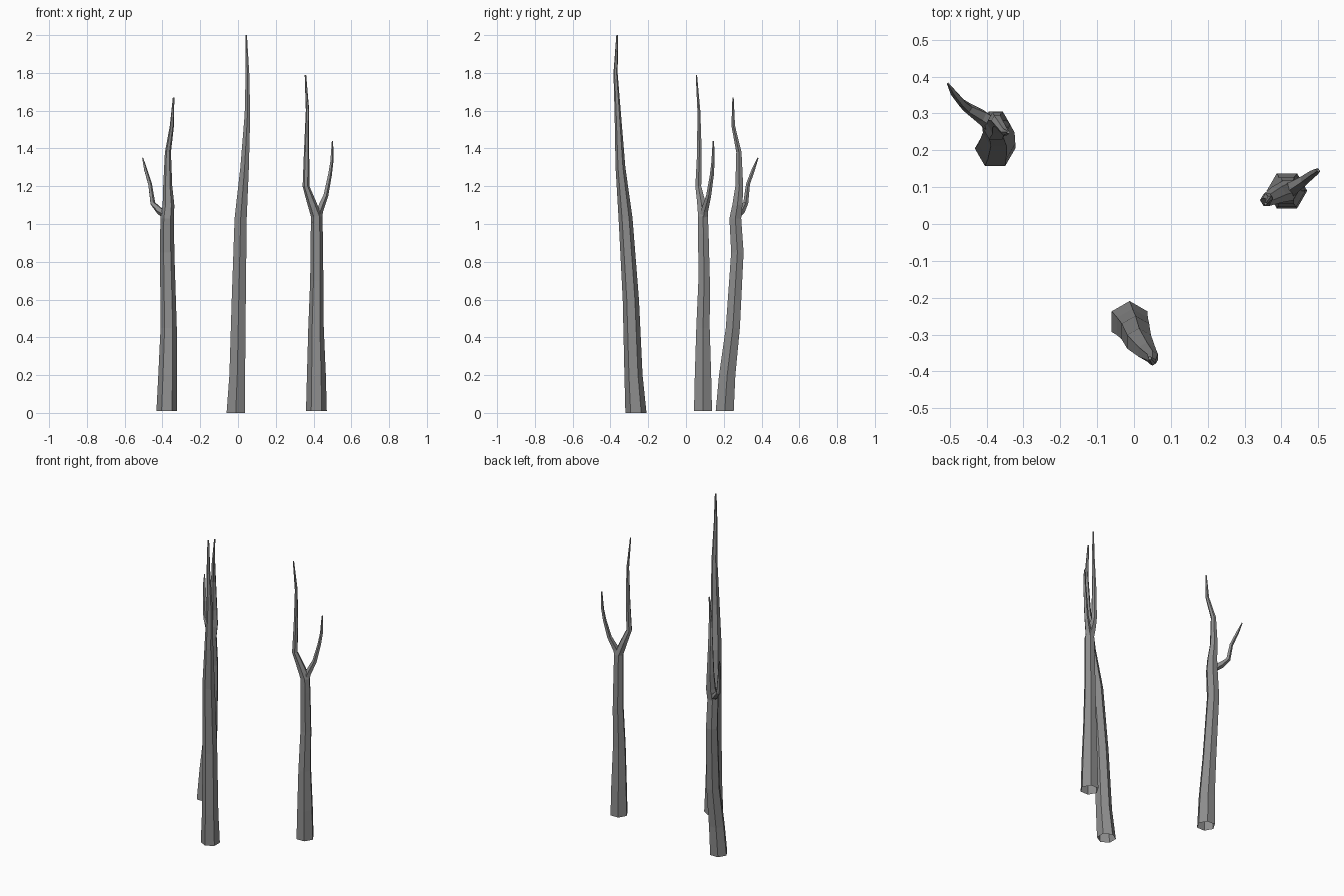
import bpy, bmesh
from math import cos, sin, tau, radians
from mathutils import Vector

cube = bpy.data.objects.get("Cube")
if cube:
    bpy.data.objects.remove(cube, do_unlink=True)

# Dead wood colour
bark = bpy.data.materials.new("grey_bark")
bark.use_nodes = True
colour = (0.27, 0.27, 0.27, 1)
bark.diffuse_color = colour
bark.node_tree.nodes["Principled BSDF"].inputs["Base Color"].default_value = colour


def limb(name, path, sides=6, phase=0, follow=False):
    """Loft rings along (x, y, z, radius) points: open foot, closed tip."""
    bm = bmesh.new()
    centres = [Vector(p[:3]) for p in path]
    rings = []
    for i, c in enumerate(centres):
        u, v = Vector((1, 0, 0)), Vector((0, 1, 0))
        if follow:  # turn the ring square to the path
            d = (centres[min(i + 1, len(path) - 1)] - centres[max(i - 1, 0)]).normalized()
            u = (u - d * u.dot(d)).normalized()
            v = d.cross(u)
        ring = []
        for k in range(sides):
            a = radians(phase) + tau * k / sides
            ring.append(bm.verts.new(c + path[i][3] * (u * cos(a) + v * sin(a))))
        rings.append(ring)
    for low, high in zip(rings, rings[1:]):
        for k in range(sides):
            n = (k + 1) % sides
            bm.faces.new((low[k], low[n], high[n], high[k]))
    bm.faces.new(rings[-1])
    mesh = bpy.data.meshes.new(name)
    bm.to_mesh(mesh)
    bm.free()
    mesh.materials.append(bark)
    bpy.context.collection.objects.link(bpy.data.objects.new(name, mesh))


# Tall leaning front trunk
limb("front_trunk", [
    (-.012, -.265, 0, .056), (-.004, -.278, .2, .048), (.004, -.292, .6, .043),
    (.014, -.32, 1.03, .037), (.035, -.347, 1.3, .026), (.05, -.361, 1.58, .017),
    (.05, -.373, 1.8, .011), (.043, -.364, 2, .005)], phase=90)

# Right trunk with a crooked side branch
limb("right_trunk", [
    (-.377, .205, .01, .055), (-.372, .218, .2, .05), (-.367, .248, .45, .043),
    (-.375, .272, .85, .038), (-.375, .261, 1.03, .036), (-.368, .272, 1.1, .031),
    (-.372, .282, 1.2, .024), (-.371, .28, 1.38, .016), (-.35, .25, 1.52, .011),
    (-.341, .249, 1.67, .004)])
limb("right_branch", [
    (-.385, .27, 1.05, .022), (-.415, .293, 1.07, .02), (-.452, .316, 1.11, .014),
    (-.466, .328, 1.21, .011), (-.49, .357, 1.29, .009), (-.505, .381, 1.35, .003)],
    sides=5, follow=True)

# Left trunk that forks near the top
limb("left_trunk", [
    (.415, .09, .01, .055), (.415, .09, .2, .05), (.413, .09, .45, .041),
    (.417, .096, .7, .035), (.417, .092, .95, .032), (.416, .09, 1.04, .03),
    (.388, .08, 1.12, .025), (.36, .065, 1.2, .018), (.363, .071, 1.38, .014),
    (.368, .068, 1.6, .009), (.357, .055, 1.79, .004)])
limb("left_branch", [
    (.413, .088, 1.0, .026), (.431, .098, 1.07, .02), (.464, .12, 1.15, .014),
    (.486, .137, 1.26, .011), (.496, .143, 1.33, .009), (.5, .145, 1.44, .004)],
    sides=5, follow=True)
